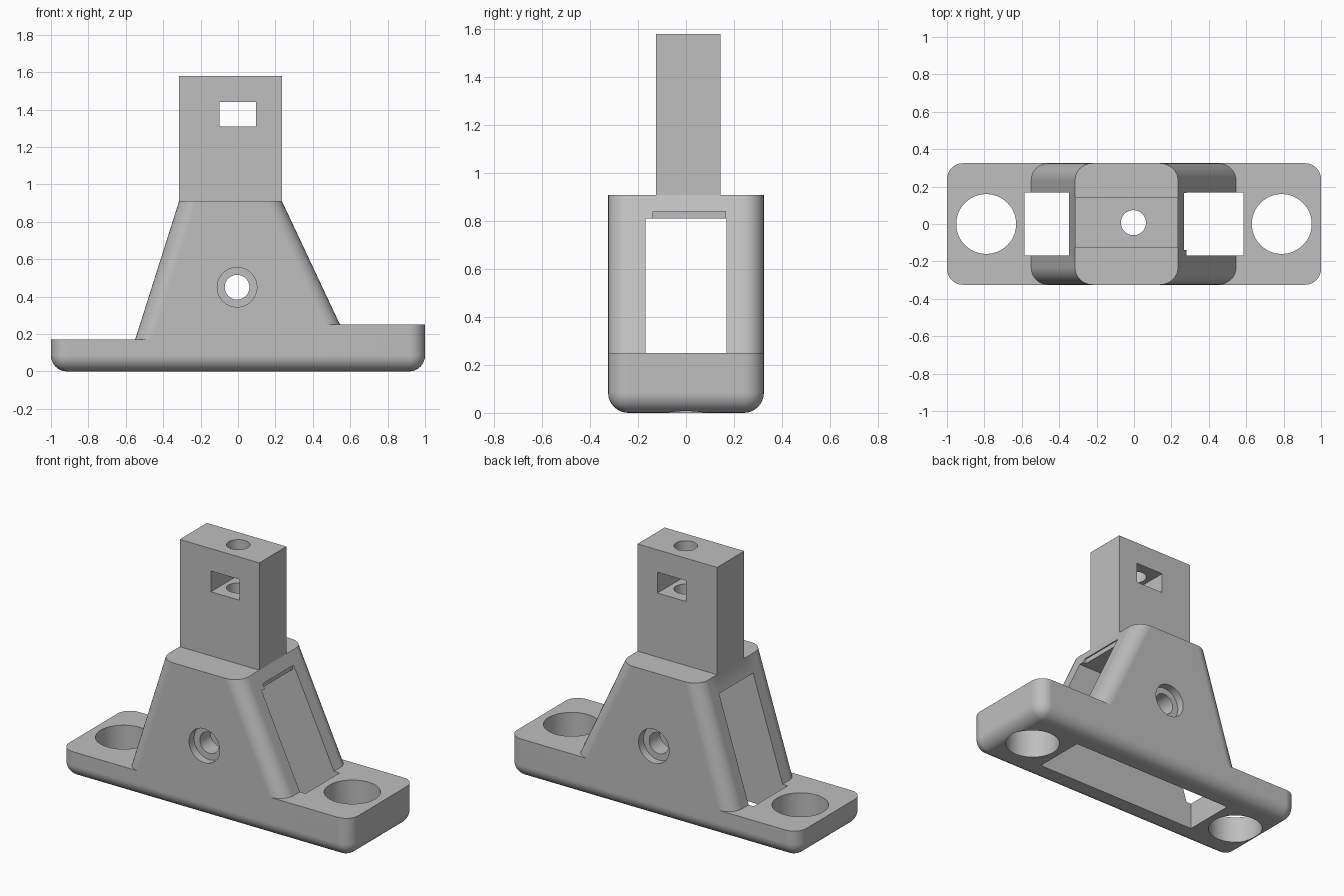
import bpy, bmesh, math
from mathutils import Matrix, Vector

cube = bpy.data.objects.get("Cube")
if cube:
    bpy.data.objects.remove(cube, do_unlink=True)

HALF_DEPTH = 0.325

grey = bpy.data.materials.new("plain grey")
grey.use_nodes = True
colour = (0.52, 0.52, 0.52, 1)
grey.diffuse_color = colour
grey.node_tree.nodes["Principled BSDF"].inputs["Base Color"].default_value = colour


def make_object(name, bm):
    bmesh.ops.recalc_face_normals(bm, faces=bm.faces)
    mesh = bpy.data.meshes.new(name)
    bm.to_mesh(mesh)
    bm.free()
    mesh.materials.append(grey)
    obj = bpy.data.objects.new(name, mesh)
    bpy.context.collection.objects.link(obj)
    return obj


def prism(name, profile, y0, y1, radius=0, rounded=None):
    """Extrude an x-z profile along y and round the edges picked by a rule."""
    bm = bmesh.new()
    face = bm.faces.new([bm.verts.new((x, y0, z)) for x, z in profile])
    grown = bmesh.ops.extrude_face_region(bm, geom=[face])["geom"]
    moved = [v for v in grown if isinstance(v, bmesh.types.BMVert)]
    bmesh.ops.translate(bm, vec=(0, y1 - y0, 0), verts=moved)
    if rounded:
        bmesh.ops.recalc_face_normals(bm, faces=bm.faces)
        edges = [e for e in bm.edges if rounded(*[v.co for v in e.verts])]
        bmesh.ops.bevel(bm, geom=edges, offset=radius, segments=8,
                        profile=0.5, affect="EDGES", clamp_overlap=True)
    return make_object(name, bm)


def box(name, x0, x1, y0, y1, z0, z1):
    return prism(name, [(x0, z0), (x1, z0), (x1, z1), (x0, z1)], y0, y1)


def cylinder(name, centre, radius, length, axis="Z"):
    turn = Matrix.Rotation(math.pi / 2, 4, "X") if axis == "Y" else Matrix()
    bm = bmesh.new()
    bmesh.ops.create_cone(bm, cap_ends=True, segments=48, radius1=radius,
                          radius2=radius, depth=length,
                          matrix=Matrix.Translation(Vector(centre)) @ turn)
    return make_object(name, bm)


def combine(target, other, operation):
    mod = target.modifiers.new("combine", "BOOLEAN")
    mod.operation = operation
    mod.solver = "EXACT"
    mod.object = other
    bpy.context.view_layer.objects.active = target
    bpy.ops.object.modifier_apply(modifier=mod.name)
    bpy.data.objects.remove(other, do_unlink=True)


# Stepped foot: vertical corners and underside rim rounded
def foot_edge(a, b):
    on_end = abs(a.x) > 0.99 and abs(b.x) > 0.99
    upright = on_end and abs(a.z - b.z) > 0.1
    underside = max(a.z, b.z) < 0.01
    return upright or underside


body = prism("mounting_bracket",
             [(-1, 0), (1, 0), (1, 0.25), (0, 0.25), (0, 0.17), (-1, 0.17)],
             -HALF_DEPTH, HALF_DEPTH, 0.085, foot_edge)

# Tapered tower with rounded sloping corners
tower = prism("tower", [(-0.569, 0.11), (0.611, 0.11), (0.235, 0.91), (-0.315, 0.91)],
              -HALF_DEPTH, HALF_DEPTH, 0.09,
              lambda a, b: abs(a.z - b.z) > 0.1)
combine(body, tower, "UNION")

# Upright post
combine(body, box("post", -0.315, 0.235, -0.125, 0.143, 0.86, 1.58), "UNION")

# Central slot through the tower and foot, with a shallow ceiling notch
cutters = [
    box("slot", -0.585, 0.585, -0.168, 0.168, -0.1, 0.81),
    box("ceiling_notch", 0.26, 0.4, -0.138, 0.165, 0.75, 0.84),
    box("post_window", -0.1, 0.097, -0.5, 0.5, 1.31, 1.44),
    cylinder("post_bore", (-0.003, 0.007, 1.23), 0.067, 0.96),
    cylinder("cross_bore", (-0.005, 0, 0.45), 0.066, 1, "Y"),
]
# Bolt holes in the foot and counterbores on the two cheeks
for side in (-1, 1):
    cutters.append(cylinder("bolt_hole", (side * 0.79, 0, 0.1), 0.16, 0.6))
    cutters.append(cylinder("counterbore", (-0.005, side * HALF_DEPTH, 0.45),
                            0.106, 0.1, "Y"))
for cutter in cutters:
    combine(body, cutter, "DIFFERENCE")

# Smooth rounds, crisp edges
bpy.ops.object.select_all(action="DESELECT")
body.select_set(True)
bpy.context.view_layer.objects.active = body
bpy.ops.object.shade_smooth_by_angle(angle=math.radians(25))
weighted = body.modifiers.new("even shading", "WEIGHTED_NORMAL")
weighted.keep_sharp = True
